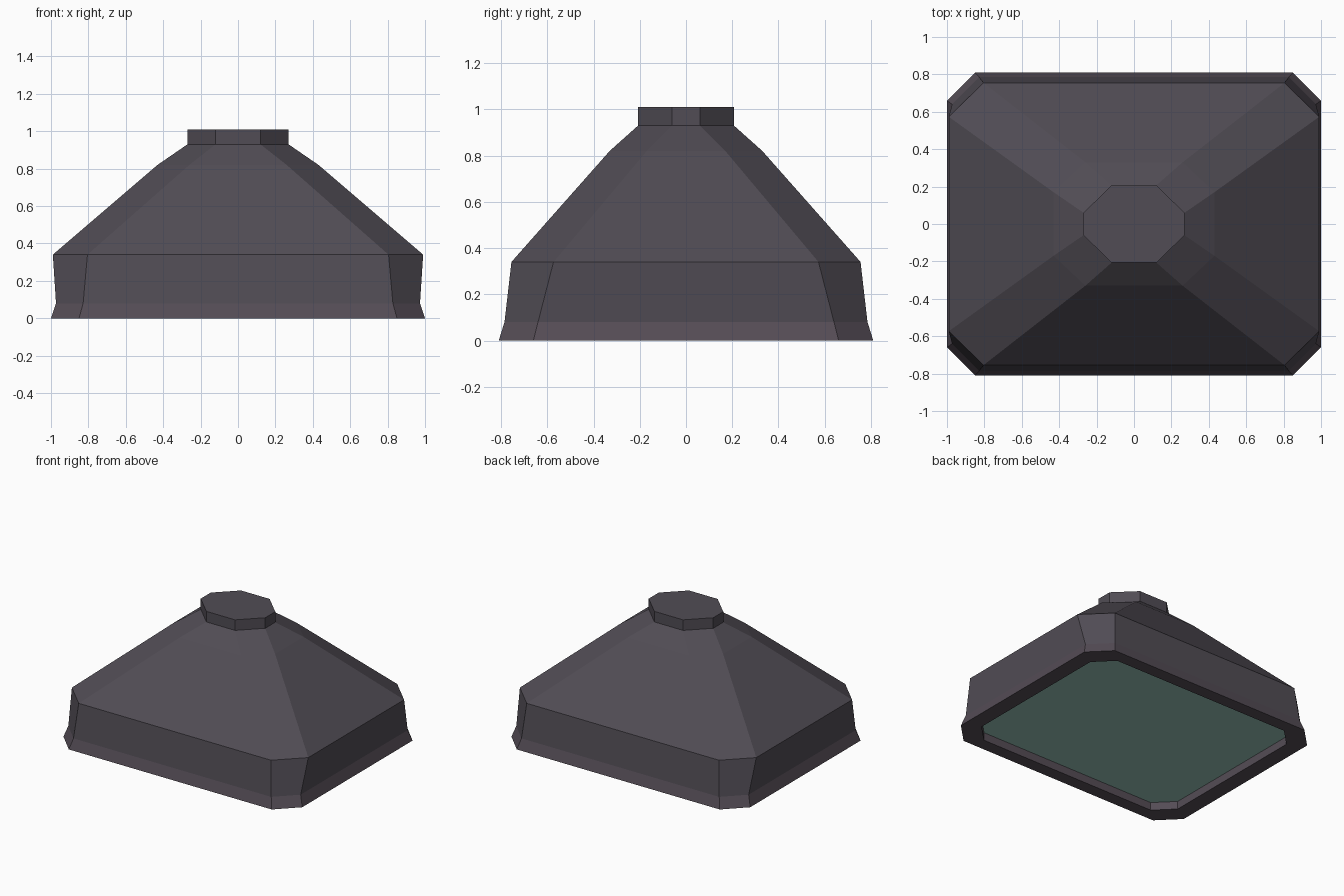
import bpy, bmesh

if "Cube" in bpy.data.objects:
    bpy.data.objects.remove(bpy.data.objects["Cube"])


def material(name, rgb):
    m = bpy.data.materials.new(name)
    m.diffuse_color = (*rgb, 1.0)
    m.use_nodes = True
    m.node_tree.nodes["Principled BSDF"].inputs["Base Color"].default_value = m.diffuse_color
    return m


HOOD = material("dark grey metal", (0.082, 0.073, 0.090))
TRIM = material("dark plum trim", (0.090, 0.073, 0.092))
GLASS = material("pale green glass", (0.30, 0.53, 0.46))


def octagon(hx, hy, cx, cy, z):
    """Rectangle with cut corners: half sizes hx, hy; cuts start at cx, cy."""
    quad = [(hx, cy), (cx, hy)]
    pts = quad + [(-x, y) for x, y in reversed(quad)]
    pts += [(-x, -y) for x, y in pts]
    return [(x, y, z) for x, y in pts]


def loft(name, sections, mats, cap_start=False, cap_end=False, trim_top=None):
    """Skin a stack of octagons; faces centred below trim_top get material 1."""
    bm = bmesh.new()
    rings = [[bm.verts.new(p) for p in octagon(*s)] for s in sections]
    for a, b in zip(rings, rings[1:]):
        for i in range(8):
            j = (i + 1) % 8
            bm.faces.new((a[i], a[j], b[j], b[i]))
    if cap_start:
        bm.faces.new(rings[0][::-1])
    if cap_end:
        bm.faces.new(rings[-1])
    if trim_top is not None:
        for f in bm.faces:
            if f.calc_center_median().z < trim_top:
                f.material_index = 1
    me = bpy.data.meshes.new(name)
    bm.to_mesh(me)
    bm.free()
    for m in mats:
        me.materials.append(m)
    ob = bpy.data.objects.new(name, me)
    bpy.context.collection.objects.link(ob)
    return ob


# Hood: recess wall, underside rim, flared foot, skirt, sloped roof
S = 0.88
foot = (1.0, 0.81, 0.85, 0.66)
inner = tuple(v * S for v in foot)
loft("hood", [
    (*inner, 0.06),
    (*inner, 0.0),
    (*foot, 0.0),
    (0.973, 0.785, 0.828, 0.64, 0.08),
    (0.99, 0.755, 0.805, 0.573, 0.34),
    (0.43, 0.33, 0.26, 0.17, 0.82),
    (0.27, 0.207, 0.12, 0.06, 0.93),
], [HOOD, TRIM], trim_top=0.08)

# Collar: short upright neck with a flat lid
neck = (0.27, 0.207, 0.12, 0.06)
loft("collar", [(*neck, 0.93), (*neck, 1.01)], [HOOD], cap_end=True)

# Glass panel closing the recess underneath
loft("glass_panel", [(*inner, 0.06), (*inner, 0.068)], [GLASS],
     cap_start=True, cap_end=True)
